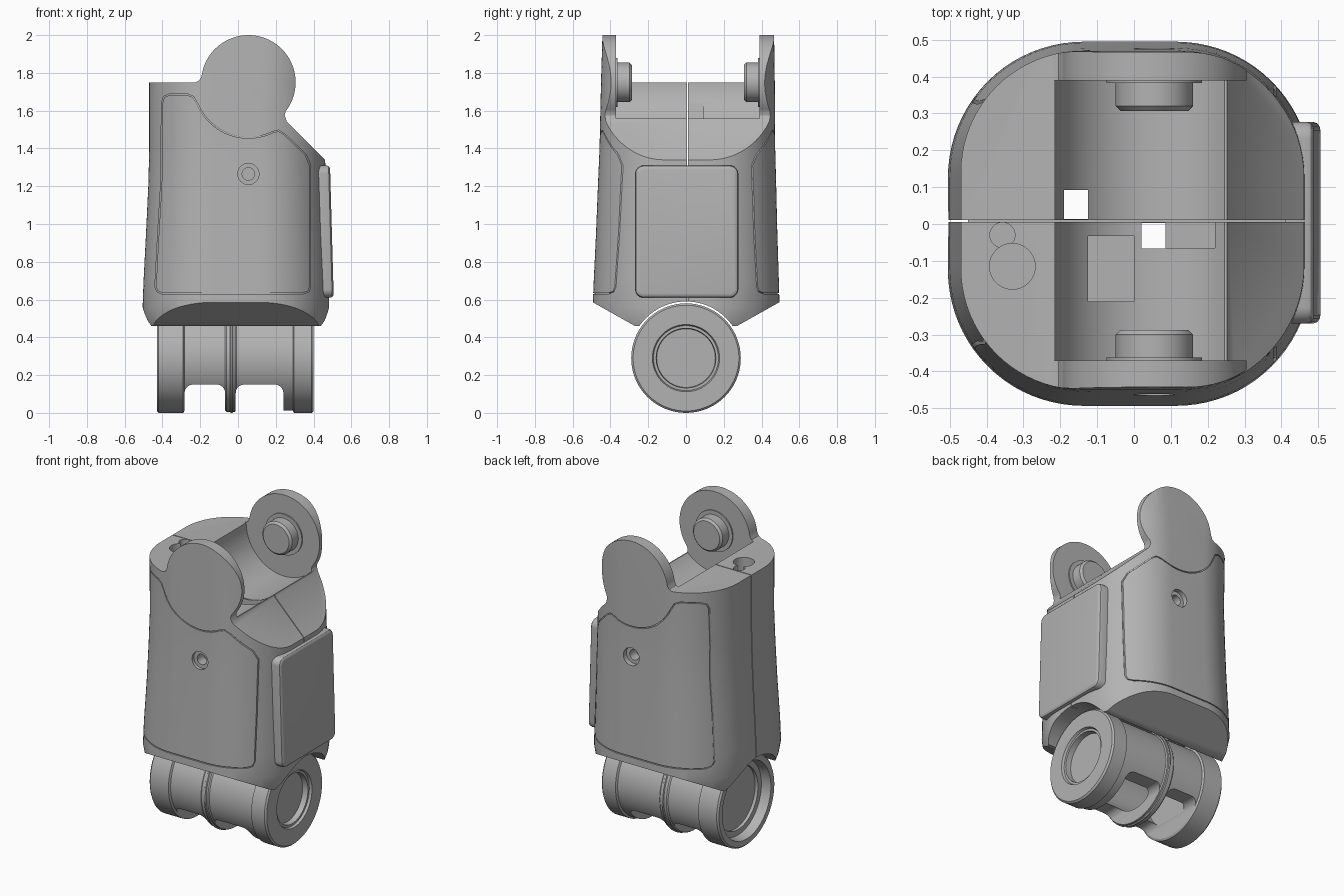
import bpy
import bmesh
from math import sin, cos, pi, radians, hypot
from mathutils import Vector

cube = bpy.data.objects.get("Cube")
if cube:
    bpy.data.objects.remove(cube, do_unlink=True)

grey = bpy.data.materials.new("plain grey")
grey.use_nodes = True
COLOUR = (0.45, 0.45, 0.45, 1)
grey.diffuse_color = COLOUR
grey.node_tree.nodes["Principled BSDF"].inputs["Base Color"].default_value = COLOUR


def skin(name, rings):
    """Closed solid skinned over a list of equal rings of points."""
    bm = bmesh.new()
    loops = [[bm.verts.new(p) for p in ring] for ring in rings]
    n = len(loops[0])
    for a, b in zip(loops, loops[1:]):
        for i in range(n):
            j = (i + 1) % n
            bm.faces.new((a[i], a[j], b[j], b[i]))
    bm.faces.new(loops[0])
    bm.faces.new(loops[-1])
    bmesh.ops.recalc_face_normals(bm, faces=bm.faces)
    mesh = bpy.data.meshes.new(name)
    bm.to_mesh(mesh)
    bm.free()
    mesh.materials.append(grey)
    ob = bpy.data.objects.new(name, mesh)
    bpy.context.collection.objects.link(ob)
    return ob


def place(axis, t, u, v):
    return {"x": (t, u, v), "y": (u, t, v), "z": (u, v, t)}[axis]


def prism(name, axis, outline, start, end):
    return skin(name, [[place(axis, t, u, v) for u, v in outline] for t in (start, end)])


def arc(cu, cv, r, a, b, n=48):
    steps = [radians(a + (b - a) * i / n) for i in range(n + 1)]
    return [(cu + r * cos(t), cv + r * sin(t)) for t in steps]


def lathe(name, axis, cu, cv, profile):
    return skin(name, [[place(axis, t, u, v) for u, v in arc(cu, cv, r, 0, 360, 72)[:-1]]
                       for t, r in profile])


def rod(axis, cu, cv, r, start, end):
    return lathe("cutter", axis, cu, cv, [(start, r), (end, r)])


def box(x0, x1, y0, y1, z0, z1):
    return prism("cutter", "z", [(x0, y0), (x1, y0), (x1, y1), (x0, y1)], z0, z1)


def rounded(u0, u1, v0, v1, r, n=8):
    return (arc(u1 - r, v1 - r, r, 0, 90, n) + arc(u0 + r, v1 - r, r, 90, 180, n)
            + arc(u0 + r, v0 + r, r, 180, 270, n) + arc(u1 - r, v0 + r, r, 270, 360, n))


def boolean(target, tool, operation="DIFFERENCE"):
    tool.hide_render = True
    mod = target.modifiers.new("cut", "BOOLEAN")
    mod.operation = operation
    mod.solver = "EXACT"
    mod.object = tool
    bpy.context.view_layer.objects.active = target
    bpy.ops.object.modifier_apply(modifier=mod.name)
    bpy.data.objects.remove(tool, do_unlink=True)


def hull(name, inset=0):
    """Tapered rounded-square shell: height, left, right, half depth, corner radius."""
    levels = [(0.45, -0.48, 0.46, 0.475, 0.36), (0.49, -0.495, 0.475, 0.487, 0.37),
              (0.56, -0.505, 0.482, 0.495, 0.37), (0.70, -0.50, 0.48, 0.49, 0.365),
              (0.95, -0.487, 0.472, 0.48, 0.36), (1.2, -0.475, 0.465, 0.472, 0.35),
              (1.4, -0.47, 0.46, 0.465, 0.345), (1.75, -0.47, 0.455, 0.46, 0.33),
              (2.02, -0.47, 0.455, 0.454, 0.31)]
    rings = []
    for z, left, right, depth, r in levels:
        outline = rounded(left + inset, right - inset, -depth + inset, depth - inset, r - inset, 20)
        rings.append([(u, v + 0.008 * (z - 0.5), z) for u, v in outline])
    return skin(name, rings)


PX, PZ = 0.055, 1.75      # upper pivot
BZ = 0.29                 # lower barrel axis height

# Body: tapered hull trimmed by the side silhouette with its round ears
body = hull("body")
silhouette = ([(-0.6, 0.3), (-0.6, PZ), (-0.225, PZ), (-0.205, 1.76), (-0.194, 1.78)]
              + arc(PX, PZ, 0.25, 170, -38, 64)
              + [(0.247, 1.575), (0.257, 1.545), (0.7, 1.1), (0.7, 0.3)])
boolean(body, prism("cutter", "y", silhouette, -1, 1), "INTERSECT")

# Sloped underside and round recess over the barrel
underside = [(-0.27, 0.46), (0.27, 0.46), (0.6, 0.645), (0.6, 3), (-0.6, 3), (-0.6, 0.645)]
boolean(body, prism("cutter", "x", underside, -1, 1), "INTERSECT")
boolean(body, rod("x", 0, BZ, 0.3, -1, 1))

# Saddle between the ears
saddle = arc(PX, PZ, 0.27, 180, 315) + [(0.45, 1.56), (0.45, 2.2), (-0.3, 2.2), (-0.3, 1.752)]
boolean(body, prism("cutter", "y", saddle, -0.37, 0.39))

# Panel lines on front and back
panel = ([(-0.44, 0.67), (-0.425, 0.95), (-0.41, 1.2), (-0.405, 1.64), (-0.395, 1.675),
          (-0.36, 1.69), (-0.27, 1.69), (-0.235, 1.675)]
         + arc(PX, PZ, 0.29, 204, 296, 32)
         + [(0.215, 1.497), (0.25, 1.475), (0.36, 1.37), (0.385, 1.31), (0.385, 0.67),
            (0.375, 0.64), (0.345, 0.63), (-0.405, 0.63), (-0.43, 0.642)])
inner = []
for i, (u, v) in enumerate(panel):
    du = panel[(i + 1) % len(panel)][0] - panel[i - 1][0]
    dv = panel[(i + 1) % len(panel)][1] - panel[i - 1][1]
    length = hypot(du, dv)
    inner.append((u + 0.006 * dv / length, v - 0.006 * du / length))
groove = prism("cutter", "y", panel, -1, 1)
boolean(groove, prism("cutter", "y", inner, -1.1, 1.1))
boolean(groove, hull("cutter", 0.008))
boolean(body, groove)

# Parting seam between the two halves
seam = box(-1, 1, 0.006, 0.011, 0.3, 2.2)
boolean(seam, box(-0.45, 0.435, -0.1, 0.1, 0.2, 1.3))
boolean(body, seam)

# Screw holes front and back
for side in (-1, 1):
    boolean(body, rod("y", PX, 1.265, 0.056, side * 0.445, side))
    boolean(body, rod("y", PX, 1.265, 0.033, side * 0.38, side * 0.5))

# Keyhole in the high top face
boolean(body, rod("z", -0.33, -0.115, 0.062, 1.6, 1.9))
boolean(body, rod("z", -0.357, -0.03, 0.034, 1.65, 1.9))

# Pockets and through slots in the saddle floor
boolean(body, box(-0.125, 0.0, -0.21, -0.033, 1.1, 1.7))
boolean(body, box(0.08, 0.22, -0.065, 0.004, 1.35, 1.7))
SLOTS = [(-0.19, -0.125, 0.013, 0.092), (0.02, 0.085, -0.066, 0.003)]
for slot in SLOTS:
    boolean(body, box(*slot, 0.3, 1.7))

# Hinge barrel with rims, centre ridge and end recesses
barrel = lathe("hinge_barrel", "x", 0, BZ, [
    (-0.35, 0.2), (-0.37, 0.2), (-0.37, 0.235), (-0.43, 0.245), (-0.43, 0.28), (-0.42, 0.29),
    (-0.29, 0.29), (-0.283, 0.278), (-0.068, 0.278), (-0.06, 0.284), (-0.042, 0.284),
    (-0.038, 0.29), (-0.03, 0.29), (-0.026, 0.284), (-0.015, 0.284), (-0.008, 0.278),
    (0.29, 0.278), (0.297, 0.29), (0.39, 0.29), (0.4, 0.28), (0.4, 0.178), (0.385, 0.172),
    (0.385, 0.158), (0.35, 0.155)])
boolean(barrel, rod("x", 0, BZ, 0.2, -0.28, 0.27))
for x0, x1 in ((-0.283, -0.068), (-0.012, 0.24)):
    boolean(barrel, prism("cutter", "y", rounded(x0, x1, -0.2, 0.15, 0.045), -1, 1))
for slot in SLOTS:
    boolean(barrel, box(*slot, 0.3, 1))

# Pivot pins on the inner faces of the ears
pins = []
for name, base, way in (("front_pivot_pin", -0.37, 1), ("back_pivot_pin", 0.39, -1)):
    steps = [(-0.02, 0.13), (0.008, 0.13), (0.008, 0.105), (0.07, 0.105), (0.083, 0.092)]
    pins.append(lathe(name, "y", PX, PZ, [(base + way * t, r) for t, r in steps]))

# Raised side pad following the taper of the hull
rings = []
for x, inset in ((0.42, 0), (0.478, 0), (0.489, 0.004), (0.495, 0.012), (0.497, 0.022)):
    outline = rounded(-0.27 + inset, 0.277 - inset, 0.61 + inset, 1.31 - inset, 0.045 - inset)
    rings.append([(x - 0.028 * (v - 0.96), u, v) for u, v in outline])
pad = skin("side_pad", rings)

# Smooth shading with crisp edges
bpy.ops.object.select_all(action="DESELECT")
for ob in [body, barrel, pad] + pins:
    ob.select_set(True)
bpy.context.view_layer.objects.active = body
bpy.ops.object.shade_smooth_by_angle(angle=radians(30))
